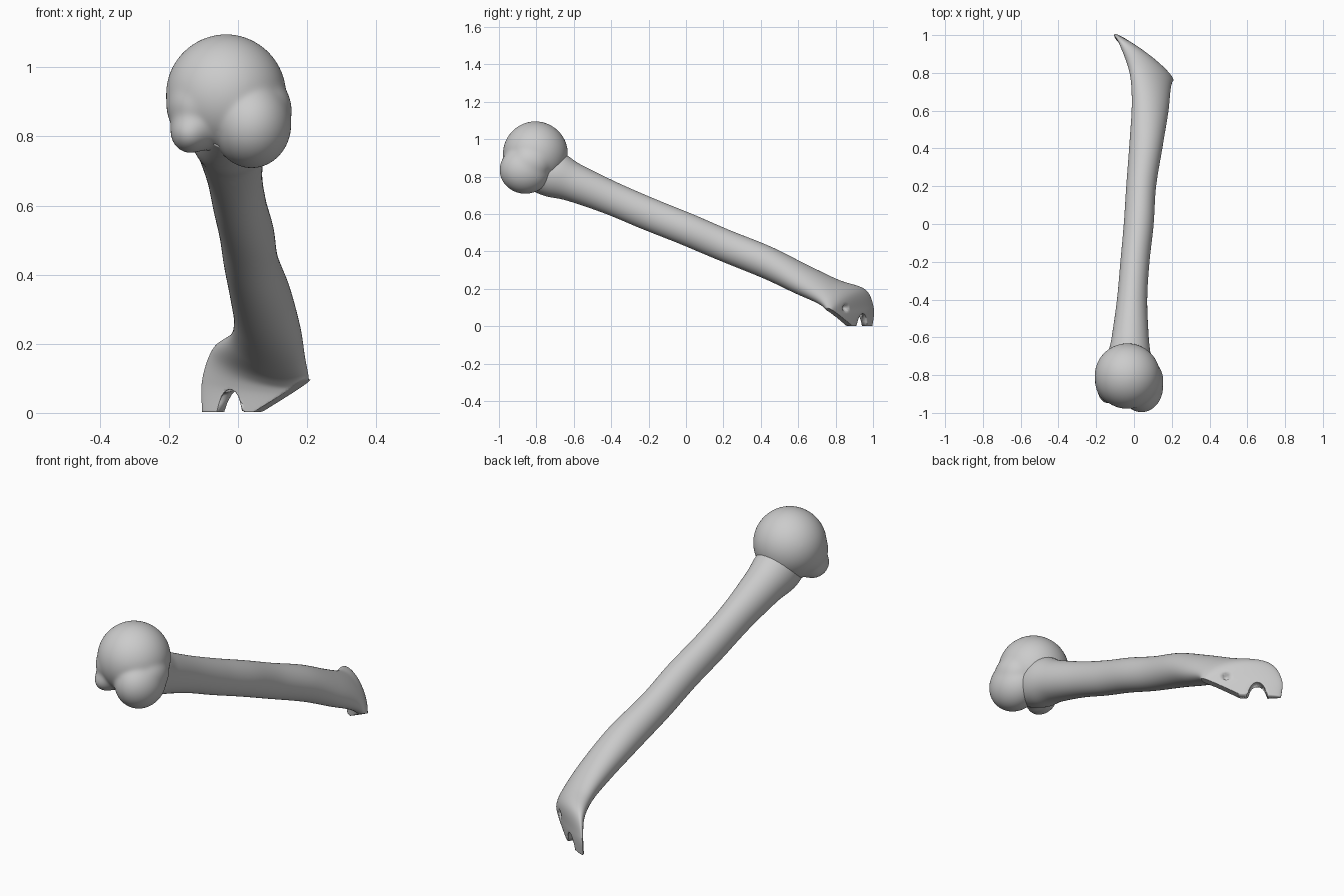
import bpy, bmesh
from mathutils import Vector
from math import cos, sin, pi, sqrt, exp

if "Cube" in bpy.data.objects:
    bpy.data.objects.remove(bpy.data.objects["Cube"])

SIDES, STEPS = 96, 10

# Shaft cross-sections: centre, half-width vector, half-depth vector
sections = [
    ((-.02, -.87, .845), (.09, 0, 0), (0, .036, .08)),
    ((-.025, -.72, .815), (.113, 0, 0), (0, .045, .115)),
    ((-.02, -.60, .768), (.098, 0, 0), (0, .038, .096)),
    ((-.010, -.40, .685), (.080, 0, 0), (0, .035, .082)),
    ((.005, -.20, .600), (.077, 0, 0), (0, .035, .080)),
    ((.025, 0, .520), (.079, 0, 0), (0, .035, .079)),
    ((.038, .20, .435), (.079, 0, 0), (0, .035, .078)),
    ((.065, .43, .342), (.088, -.01, 0), (0, .035, .078)),
    ((.085, .62, .250), (.096, -.03, -.02), (.01, .035, .068)),
    ((.085, .76, .185), (.108, -.05, -.035), (.015, .033, .052)),
    ((.065, .855, .140), (.138, -.10, -.045), (.02, .030, .036)),
    ((.050, .882, .075), (.153, -.120, -.02), (.015, .022, .008)),
    ((.015, .905, .002), (.118, -.090, 0), (.013, .017, 0)),
]

# Head made of overlapping ellipsoids: centre, radii
blobs = [
    ((-.035, -.805, .922), (.174, .174, .174)),   # ball
    ((.04, -.86, .835), (.115, .138, .128)),      # large knob
    ((.07, -.83, .875), (.086, .11, .10)),        # side swelling
    ((-.135, -.865, .815), (.062, .09, .066)),    # small knob
    ((-.12, -.82, .89), (.088, .13, .10)),        # small knob root
]


def catmull(a, b, c, d, t):
    return .5 * (2 * b + (c - a) * t + (2 * a - 5 * b + 4 * c - d) * t * t
                 + (3 * b - a - 3 * c + d) * t ** 3)


def loft(bm, secs):
    secs = [[Vector(v) for v in s] for s in secs]
    n, rings = len(secs), []
    for i in range(n - 1):
        q = [secs[max(0, min(n - 1, i + k))] for k in (-1, 0, 1, 2)]
        for s in range(STEPS + (i == n - 2)):
            c, u, v = (catmull(*(p[j] for p in q), s / STEPS) for j in range(3))
            rings.append([bm.verts.new(c + u * cos(2 * pi * k / SIDES)
                                       + v * sin(2 * pi * k / SIDES))
                          for k in range(SIDES)])
    for a, b in zip(rings, rings[1:]):
        for k in range(SIDES):
            m = (k + 1) % SIDES
            bm.faces.new((a[k], a[m], b[m], b[k]))
    # Caps are strips running across the oval
    for r in (rings[0], rings[-1]):
        for k in range(SIDES // 2):
            face = [r[k], r[k + 1], r[-k - 1], r[-k]]
            bm.faces.new(list(dict.fromkeys(face)))


def exit_distance(origin, ray, centre, radii):
    """Far hit of a ray on an ellipsoid, 0 when it misses."""
    o = [(origin[i] - centre[i]) / radii[i] for i in range(3)]
    d = [ray[i] / radii[i] for i in range(3)]
    a = sum(x * x for x in d)
    b = sum(x * y for x, y in zip(o, d))
    disc = b * b - a * (sum(x * x for x in o) - 1)
    return max(0, (sqrt(disc) - b) / a) if disc > 0 else 0


def finish(name, bm):
    bmesh.ops.recalc_face_normals(bm, faces=bm.faces[:])
    mesh = bpy.data.meshes.new(name)
    bm.to_mesh(mesh)
    bm.free()
    ob = bpy.data.objects.new(name, mesh)
    bpy.context.collection.objects.link(ob)
    return ob


# Shaft with flared lower plate
bm = bmesh.new()
loft(bm, sections)
along = Vector((.78, -.62, 0))
notch, pit = Vector((-.008, .928, 0)), Vector((.135, .862, .098))
for v in bm.verts:
    if v.co.y < .6:
        continue
    # Arched notch between the two prongs, raised outer edge
    s = (v.co - notch).dot(along)
    if abs(s) < .045:
        v.co.z = max(v.co.z, .068 * sqrt(1 - (s / .045) ** 2))
    if s > .08:
        v.co.z = max(v.co.z, .5 * (s - .08))
    # Small pit in the plate
    d = (v.co - pit)
    flat = sqrt(d.dot(along) ** 2 + d.z ** 2)
    if flat < .04 and d.dot(Vector((.62, .78, 0))) > -.03:
        v.co -= Vector((.62, .78, 0)) * .025 * exp(-(flat / .016) ** 4)
shaft = finish("bone_shaft", bm)

# Head with its knobs, swollen out from one sphere
bm = bmesh.new()
bmesh.ops.create_icosphere(bm, subdivisions=6, radius=1)
core = Vector((-.02, -.82, .88))
for v in bm.verts:
    ray = v.co.normalized()
    v.co = core + ray * max(exit_distance(core, ray, c, r) for c, r in blobs)
head = finish("bone_head", bm)
soften = head.modifiers.new("soften", 'SMOOTH')
soften.factor = .5
soften.iterations = 30

for ob in (shaft, head):
    for poly in ob.data.polygons:
        poly.use_smooth = True
